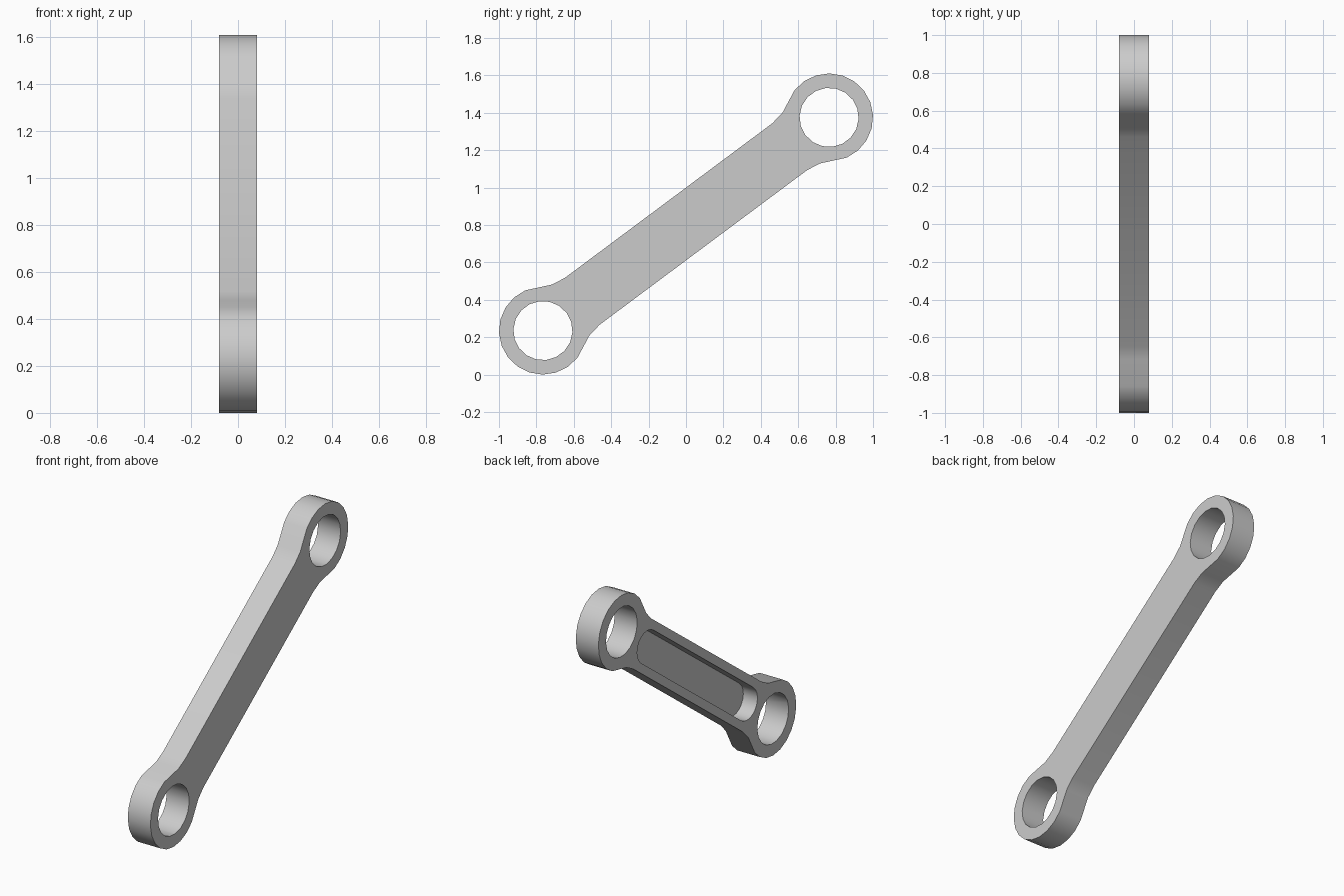
import bpy, bmesh
from math import sin, cos, radians, atan2
from mathutils import Matrix, Vector

cube = bpy.data.objects.get("Cube")
if cube:
    bpy.data.objects.remove(cube, do_unlink=True)

# Main dimensions; profiles lie along the arm, u lengthwise and v across
HALF_T = 0.08
RING_R, HOLE_R = 0.235, 0.158
BAR_W = 0.156
END = Vector((0.765, 0.57))
REACH = END.length
TILT = Matrix.Translation((0, 0, 0.805)) @ Matrix.Rotation(atan2(END.y, END.x), 4, 'X')

steel = bpy.data.materials.new("grey_steel")
steel.use_nodes = True
steel.diffuse_color = (0.6, 0.6, 0.6, 1)
steel.node_tree.nodes["Principled BSDF"].inputs["Base Color"].default_value = (0.6, 0.6, 0.6, 1)


def arc(cu, r, start, end, n):
    """Points on an arc centred on the arm's centre line."""
    angles = [radians(start + (end - start) * i / n) for i in range(n + 1)]
    return [(cu + r * cos(a), r * sin(a)) for a in angles]


def prism(name, points, x0, x1):
    """Solid from a profile, reaching from x0 to x1."""
    bm = bmesh.new()
    face = bm.faces.new([bm.verts.new((x0, u, v)) for u, v in points])
    result = bmesh.ops.extrude_face_region(bm, geom=[face])
    moved = [g for g in result["geom"] if isinstance(g, bmesh.types.BMVert)]
    bmesh.ops.translate(bm, verts=moved, vec=(x1 - x0, 0, 0))
    bmesh.ops.recalc_face_normals(bm, faces=bm.faces)
    bm.transform(TILT)
    mesh = bpy.data.meshes.new(name)
    bm.to_mesh(mesh)
    bm.free()
    mesh.materials.append(steel)
    obj = bpy.data.objects.new(name, mesh)
    bpy.context.collection.objects.link(obj)
    return obj


def half_turn(points):
    return [(-u, -v) for u, v in points]


# Arm: straight bar flaring into a round eye at each end
flare = [(0.69, BAR_W), (0.767, 0.168)]
eye = [(u, -v) for u, v in flare] + arc(REACH, RING_R, -103, 105, 12) + flare[::-1]
arm = prism("link_arm", eye + half_turn(eye), -HALF_T, HALF_T)

# Cutters: two pin holes and a round-ended pocket in the right face
hole = arc(REACH, HOLE_R, 0, 340, 17)
pocket_end = arc(0.63, 0.103, -90, 90, 10)
cutters = [
    prism("upper_hole_cutter", hole, -0.2, 0.2),
    prism("lower_hole_cutter", half_turn(hole), -0.2, 0.2),
    prism("pocket_cutter", pocket_end + half_turn(pocket_end), -0.2, 0.1 - HALF_T),
]
bpy.ops.object.select_all(action='DESELECT')
bpy.context.view_layer.objects.active = arm
arm.select_set(True)
for cutter in cutters:
    cutter.hide_render = True
    mod = arm.modifiers.new(cutter.name, 'BOOLEAN')
    mod.operation = 'DIFFERENCE'
    mod.solver = 'EXACT'
    mod.object = cutter
    bpy.ops.object.modifier_apply(modifier=mod.name)
    bpy.data.objects.remove(cutter, do_unlink=True)

# Smooth curved walls, crisp rims
bpy.ops.object.shade_smooth_by_angle(angle=radians(35))
